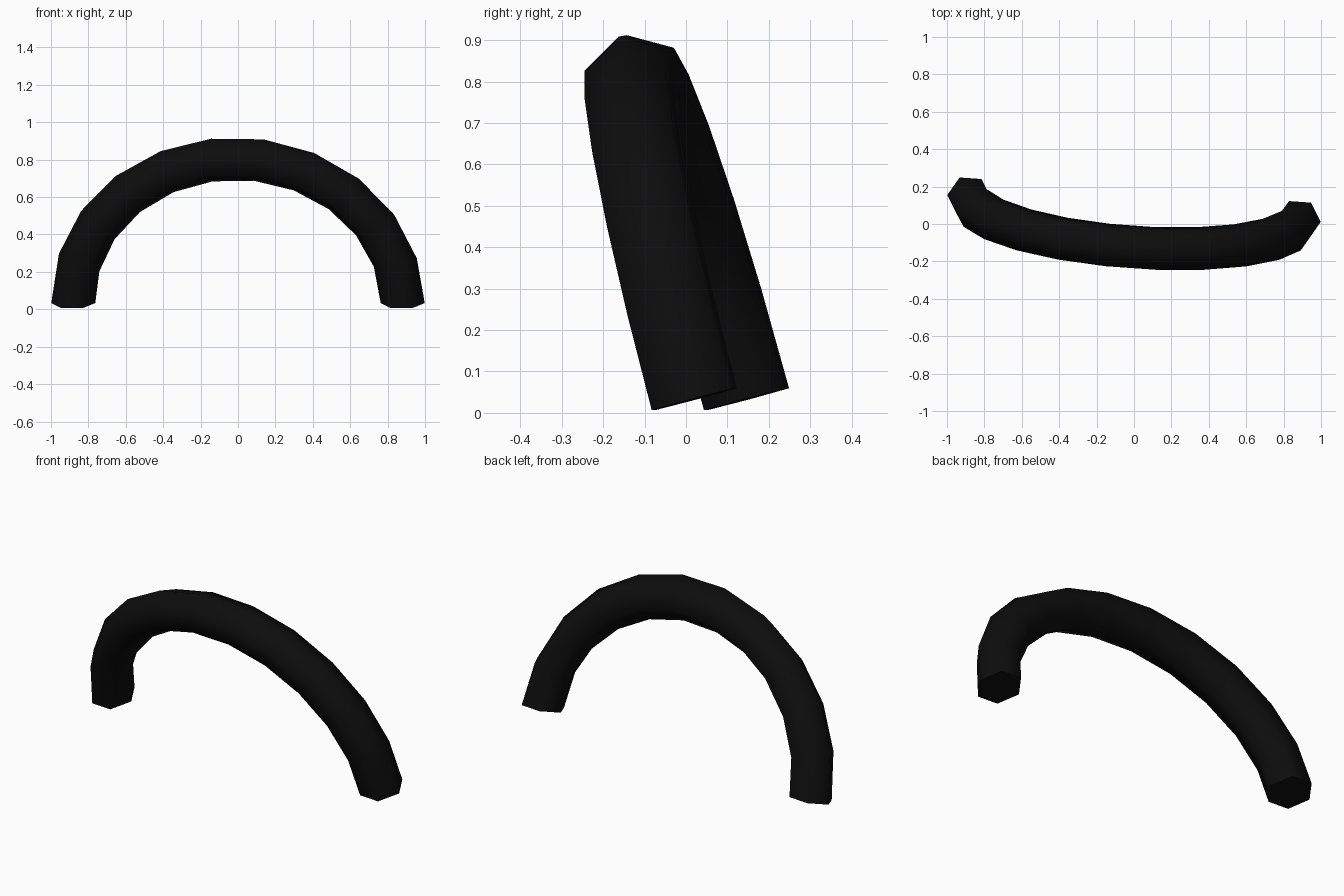
import bpy, bmesh, math
from mathutils import Vector, Matrix

cube = bpy.data.objects.get("Cube")
if cube:
    bpy.data.objects.remove(cube)

black = bpy.data.materials.new("matte black")
black.use_nodes = True
colour = (0.004, 0.004, 0.004, 1)
black.diffuse_color = colour
bsdf = black.node_tree.nodes["Principled BSDF"]
bsdf.inputs["Base Color"].default_value = colour
bsdf.inputs["Roughness"].default_value = 0.8

SEGMENTS, SIDES = 11, 6
HALF_WIDTH, RISE, TUBE = 0.883, 0.80, 0.118
LEAN = math.radians(6.5)

# Arch path: an upright half ellipse with a hexagonal cross-section
bm = bmesh.new()
rings = []
for i in range(SEGMENTS + 1):
    t = math.pi * i / SEGMENTS
    centre = Vector((HALF_WIDTH * math.cos(t), 0, RISE * math.sin(t)))
    # Outward direction; the inner rings lean slightly, the ends stay square
    phi = math.atan2(math.sin(t) / RISE, math.cos(t) / HALF_WIDTH)
    if 0 < i < SEGMENTS:
        phi -= LEAN
    outward = Vector((math.cos(phi), 0, math.sin(phi)))
    ring = []
    for k in range(SIDES):
        a = math.tau * k / SIDES
        offset = outward * math.cos(a) + Vector((0, 1, 0)) * math.sin(a)
        ring.append(bm.verts.new(centre + TUBE * offset))
    rings.append(ring)

# Tube walls and end caps
for a, b in zip(rings, rings[1:]):
    for k in range(SIDES):
        n = (k + 1) % SIDES
        bm.faces.new((a[k], a[n], b[n], b[k]))
bm.faces.new(rings[0])
bm.faces.new(rings[-1])
bmesh.ops.recalc_face_normals(bm, faces=bm.faces)

# Lean the arch forward, turn it a little and lift it to the ground
pose = (Matrix.Translation((0, 0.083, 0.033))
        @ Matrix.Rotation(math.radians(-4.1), 4, 'Z')
        @ Matrix.Rotation(math.radians(15), 4, 'X'))
bm.transform(pose)

mesh = bpy.data.meshes.new("arched_handle")
bm.to_mesh(mesh)
bm.free()
mesh.materials.append(black)
handle = bpy.data.objects.new("arched_handle", mesh)
bpy.context.collection.objects.link(handle)

# Smooth tube, crisp end caps
bpy.context.view_layer.objects.active = handle
handle.select_set(True)
bpy.ops.object.shade_smooth_by_angle(angle=math.radians(70))
